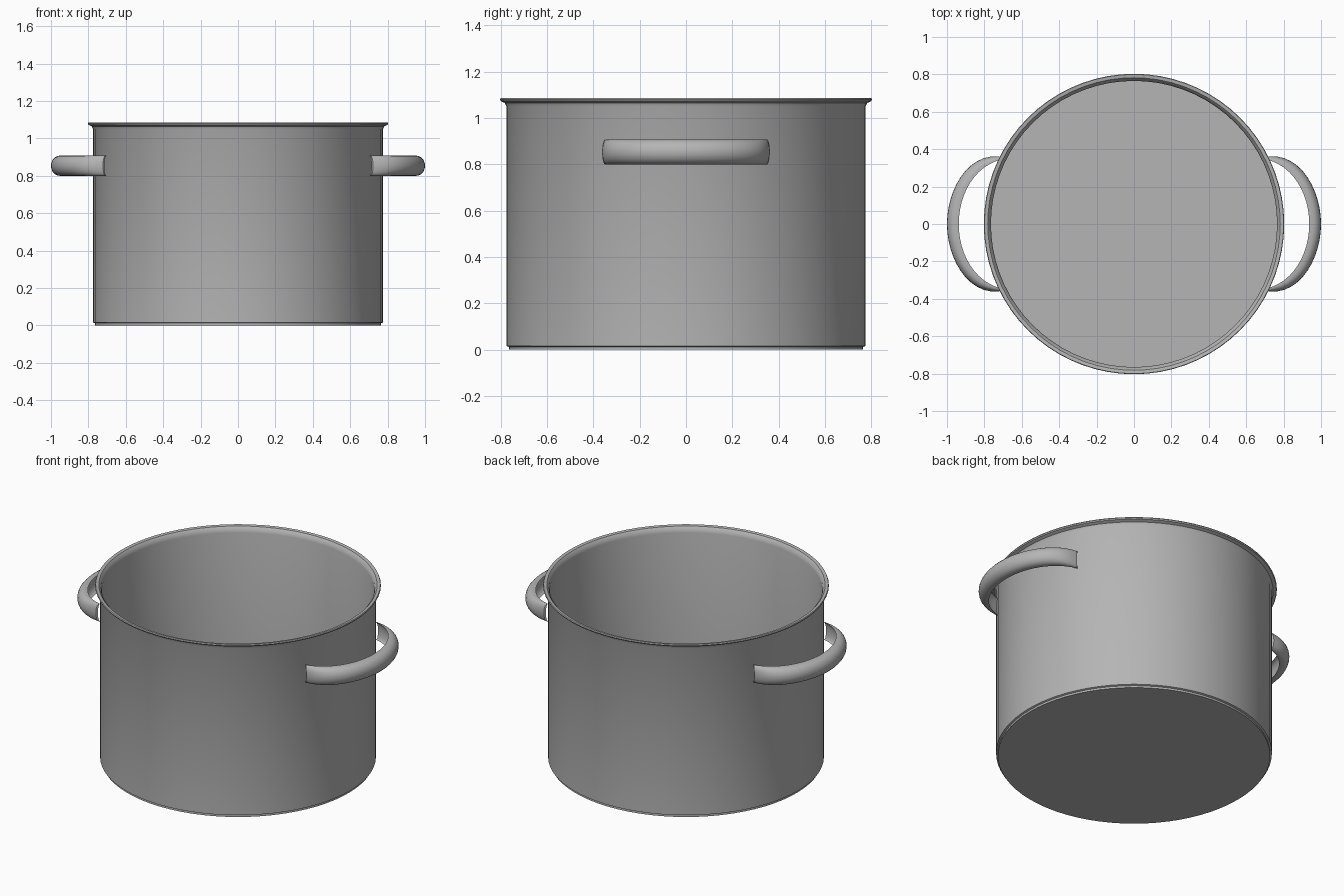
import bpy, bmesh
from math import sin, cos, pi, radians
from mathutils import Vector
from mathutils.geometry import interpolate_bezier

cube = bpy.data.objects.get("Cube")
if cube:
    bpy.data.objects.remove(cube)

steel = bpy.data.materials.new("brushed_steel")
steel.use_nodes = True
STEEL_GREY = (0.46, 0.46, 0.46, 1)
steel.diffuse_color = STEEL_GREY
steel.node_tree.nodes["Principled BSDF"].inputs["Base Color"].default_value = STEEL_GREY


def finish(name, bm):
    """Turn a bmesh into a smooth-shaded steel object."""
    bmesh.ops.recalc_face_normals(bm, faces=bm.faces[:])
    mesh = bpy.data.meshes.new(name)
    bm.to_mesh(mesh)
    bm.free()
    mesh.materials.append(steel)
    obj = bpy.data.objects.new(name, mesh)
    bpy.context.collection.objects.link(obj)
    bpy.ops.object.select_all(action='DESELECT')
    obj.select_set(True)
    bpy.context.view_layer.objects.active = obj
    bpy.ops.object.shade_smooth_by_angle(angle=radians(35))
    return obj


def bridge(bm, a, b):
    """Quads between two closed loops of equal length."""
    for i in range(len(a)):
        j = (i + 1) % len(a)
        bm.faces.new((a[i], a[j], b[j], b[i]))


# Pot: outer wall, flared rim and inner wall as one lathe profile
profile = [(0.765, 0), (0.765, 0.012), (0.775, 0.016), (0.775, 1.05),
           (0.782, 1.065), (0.8, 1.073), (0.803, 1.08), (0.8, 1.086),
           (0.782, 1.083), (0.77, 1.07), (0.765, 1.05), (0.765, 0.02)]
SEGMENTS = 72
bm = bmesh.new()
rings = [[bm.verts.new((r * cos(2 * pi * i / SEGMENTS), r * sin(2 * pi * i / SEGMENTS), z))
          for i in range(SEGMENTS)] for r, z in profile]
for lower, upper in zip(rings, rings[1:]):
    bridge(bm, lower, upper)
bm.faces.new(rings[0])      # underside
bm.faces.new(rings[-1])     # inside floor
finish("pot_body", bm)


# Handles: crescent channel swept between an inner lip path and an outer crown path
def half_path(points):
    """Bezier from the end tab to the middle, then mirrored front to back."""
    half = interpolate_bezier(*[Vector((x, y, 0)) for x, y in points], 13)
    return half + [Vector((p.x, -p.y, 0)) for p in reversed(half[:-1])]


lip = half_path([(0.705, 0.345), (0.85, 0.315), (0.937, 0.16), (0.937, 0)])
crown = half_path([(0.722, 0.362), (0.90, 0.375), (1.0, 0.17), (1.0, 0)])
STEPS = 10
HALF_HEIGHT, HANDLE_Z = 0.054, 0.854
angles = [pi * i / STEPS for i in range(STEPS + 1)]
section = [(0.25 + 0.75 * sin(a), cos(a)) for a in angles]
section += [(0.5 * sin(a), cos(a)) for a in reversed(angles)]

for name, side in (("left_handle", 1), ("right_handle", -1)):
    bm = bmesh.new()
    loops = []
    for inner, outer in zip(lip, crown):
        loop = []
        for depth, height in section:
            p = inner.lerp(outer, depth)
            loop.append(bm.verts.new((side * p.x, p.y, HANDLE_Z + HALF_HEIGHT * height)))
        loops.append(loop)
    for a, b in zip(loops, loops[1:]):
        bridge(bm, a, b)
    # End caps as strips across the crescent
    for loop in (loops[0], loops[-1]):
        for i in range(STEPS):
            bm.faces.new((loop[i], loop[i + 1], loop[-2 - i], loop[-1 - i]))
    finish(name, bm)
